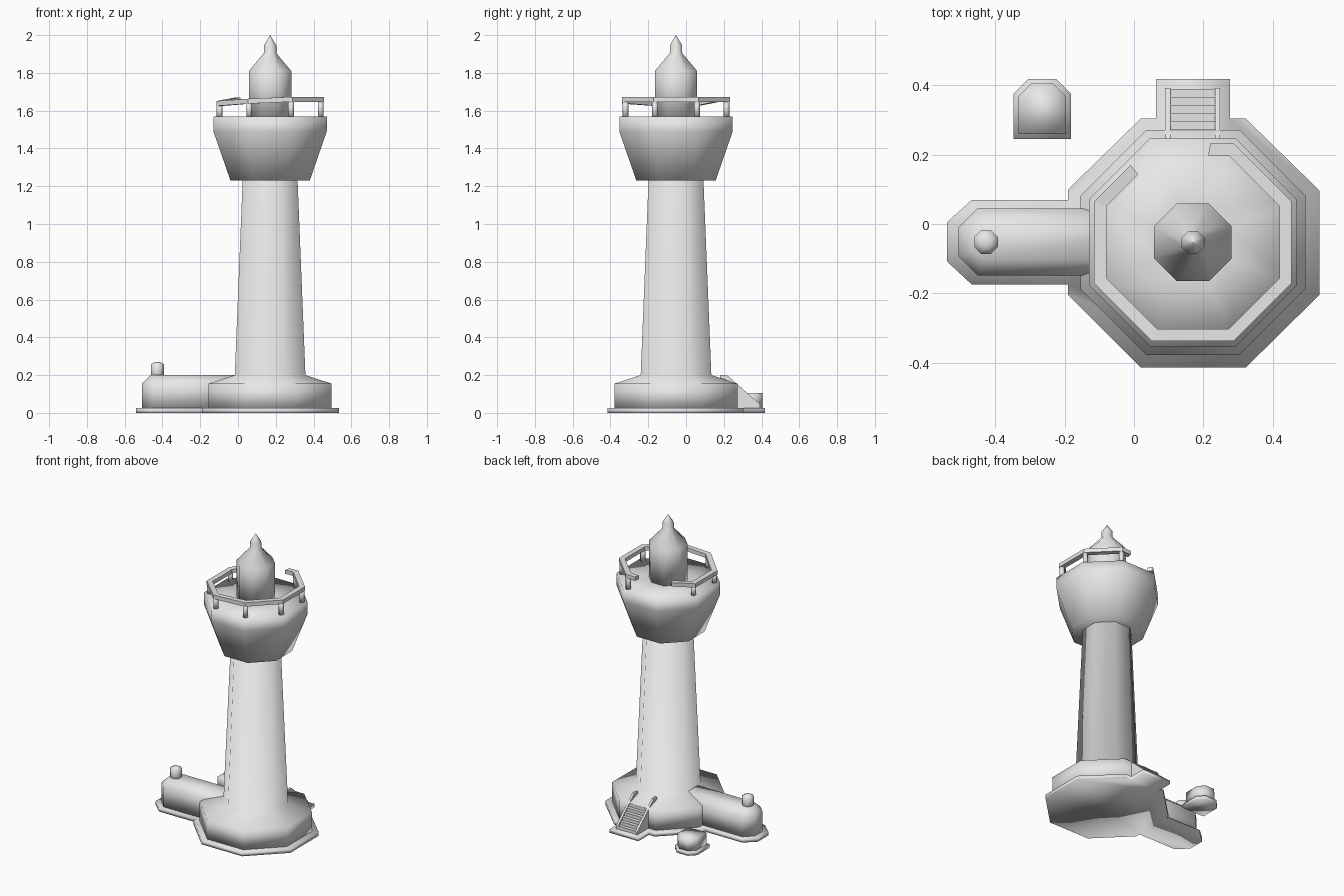
import bpy, bmesh, math

old = bpy.data.objects.get("Cube")
if old:
    bpy.data.objects.remove(old, do_unlink=True)

CX, CY = 0.17, -0.053          # tower axis
SLAB = 0.025                   # height of the foundation slab
COS = math.cos(math.pi / 8)

stone = bpy.data.materials.new("plain_grey")
stone.use_nodes = True
grey = (0.8, 0.8, 0.8, 1)
stone.diffuse_color = grey
stone.node_tree.nodes["Principled BSDF"].inputs["Base Color"].default_value = grey


def loft(name, rings, smooth=True):
    """Skin a stack of equal-length point rings and cap both ends."""
    bm = bmesh.new()
    rows = [[bm.verts.new(p) for p in ring] for ring in rings]
    for a, b in zip(rows, rows[1:]):
        n = len(a)
        for i in range(n):
            j = (i + 1) % n
            bm.faces.new((a[i], a[j], b[j], b[i]))
    bm.faces.new(rows[0][::-1])
    bm.faces.new(rows[-1])
    bmesh.ops.remove_doubles(bm, verts=bm.verts, dist=0.0001)
    bmesh.ops.recalc_face_normals(bm, faces=bm.faces)
    for f in bm.faces:
        f.smooth = smooth
    mesh = bpy.data.meshes.new(name)
    bm.to_mesh(mesh)
    bm.free()
    mesh.materials.append(stone)
    obj = bpy.data.objects.new(name, mesh)
    bpy.context.collection.objects.link(obj)
    return obj


def octagon(apothem, z, x=CX, y=CY):
    r = apothem / COS
    return [(x + r * math.cos(a), y + r * math.sin(a), z)
            for a in (math.pi / 8 + k * math.pi / 4 for k in range(8))]


def lathe(name, profile, x=CX, y=CY):
    return loft(name, [octagon(a, z, x, y) for a, z in profile])


def level(outline, z):
    return [(x, y, z) for x, y in outline]


def side_extrude(name, x0, x1, profile):
    """Extrude a (y, z) profile along x."""
    return loft(name, [[(x, y, z) for y, z in profile] for x in (x0, x1)], False)


# Foundation slab under tower, wing and stairs
slab = [(.535, -.205), (.535, .097), (.322, .305), (.277, .305), (.277, .418),
        (.063, .418), (.063, .305), (.02, .305), (-.19, .1), (-.19, .07),
        (-.468, .07), (-.54, .005), (-.54, -.108), (-.468, -.175),
        (-.19, -.175), (-.19, -.205), (.02, -.415), (.322, -.415)]
loft("foundation_slab", [level(slab, 0), level(slab, SLAB)])

# Tower: base house with sloped roof, shaft, gallery, lantern
lathe("base_and_shaft", [(.325, SLAB), (.325, .155), (.187, .2), (.145, 1.24)])
lathe("gallery", [(.21, 1.23), (.30, 1.49), (.30, 1.57), (.1, 1.57)])
lathe("lantern", [(.112, 1.565), (.112, 1.81), (.033, 1.905),
                  (.033, 1.945), (.0005, 2.0)])

# Wing with chamfered end and bevelled roof
def wing_outline(inset):
    x, y0, y1, c = -.507 + inset, -.148 + inset, .045 - inset, .055 - inset * .6
    return [(.1, y0), (.1, y1), (x + c, y1), (x, y1 - c), (x, y0 + c), (x + c, y0)]

loft("wing", [level(wing_outline(0), SLAB), level(wing_outline(0), .157),
              level(wing_outline(.045), .2)])
lathe("chimney", [(.034, .17), (.034, .258), (.014, .27)], -.427, -.052)

# Detached shed on its own slab
def shed_outline(half, y0, y1, c):
    x = -.265
    return [(x - half, y0), (x + half, y0), (x + half, y1 - c),
            (x + half - c, y1), (x - half + c, y1), (x - half, y1 - c)]

foot, wall = shed_outline(.083, .245, .418, .042), shed_outline(.069, .26, .406, .038)
loft("shed_slab", [level(foot, 0), level(foot, SLAB)])
loft("shed", [level(wall, SLAB), level(wall, .105)])

# Back stairs between two sloping side walls
cheek = [(.18, SLAB), (.18, .2), (.217, .2), (.393, .045), (.393, SLAB)]
for side, x in (("right", .09), ("left", .234)):
    side_extrude("stair_wall_" + side, x, x + .015, cheek)
steps = 6
run, rise = .14 / steps, .13 / steps
tread = [(.2, SLAB)]
for i in range(steps):
    z = SLAB + rise * (steps - i)
    tread += [(.25 + run * i if i else .2, z), (.25 + run * (i + 1), z)]
tread.append((.39, SLAB))
side_extrude("stairs", .104, .235, tread)

# Broken gallery rail, sagging to one side, open at the back
RAIL = .2675
corner = [(x - CX, y - CY) for x, y, _ in octagon(RAIL, 0)]
order = [1, 0, 7, 6, 5, 4, 3]
heights = [1.66, 1.66, 1.66, 1.66, 1.65, 1.638, 1.638]
end_a = (.047, RAIL)
end_b = tuple(a + (b - a) * .63 for a, b in zip(corner[3], corner[2]))
path = [end_a] + [corner[k] for k in order] + [end_b]
levels = [1.658] + heights + [1.658]
rings = []
for (x, y), z in zip(path, levels):
    rings.append([(CX + x * s, CY + y * s, z + h) for s, h in
                  ((.935, -.013), (1.065, -.013), (1.065, .013), (.935, .013))])
loft("gallery_rail", rings, False)

# Rail posts on the remaining corners
for n, (k, z) in enumerate(zip(order, heights)):
    x, y = corner[k]
    lathe(f"rail_post_{n + 1}", [(.015, 1.565), (.015, z - .005)], CX + x, CY + y)
